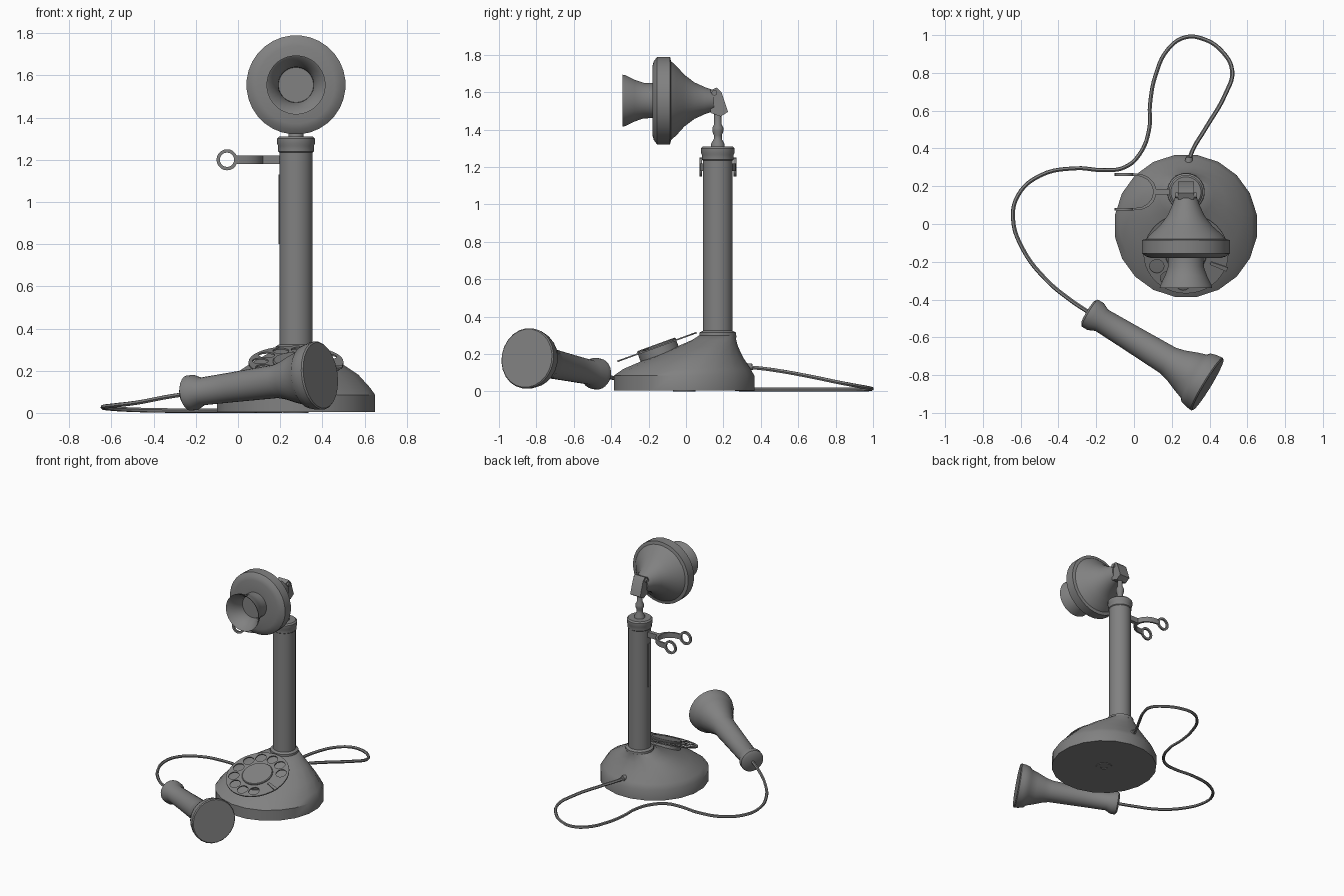
import bpy, bmesh, math
from mathutils import Matrix, Vector

if "Cube" in bpy.data.objects:
    bpy.data.objects.remove(bpy.data.objects["Cube"])

grey = bpy.data.materials.new("grey_metal")
grey.diffuse_color = (0.22, 0.22, 0.22, 1)
grey.use_nodes = True
grey.node_tree.nodes["Principled BSDF"].inputs["Base Color"].default_value = grey.diffuse_color
CX, CY = 0.275, 0.17          # column axis


def finish(name, bm, matrix=Matrix(), angle=40):
    """Turn a bmesh into a named, shaded object."""
    bmesh.ops.recalc_face_normals(bm, faces=bm.faces)
    bm.transform(matrix)
    me = bpy.data.meshes.new(name)
    bm.to_mesh(me)
    bm.free()
    me.materials.append(grey)
    ob = bpy.data.objects.new(name, me)
    bpy.context.collection.objects.link(ob)
    bpy.ops.object.select_all(action='DESELECT')
    ob.select_set(True)
    bpy.context.view_layer.objects.active = ob
    bpy.ops.object.shade_smooth_by_angle(angle=math.radians(angle))
    return ob


def loft(name, rings, sides=32, matrix=Matrix(), angle=40):
    """Stack elliptical rings (z, rx, ry, cy) and cap both ends."""
    bm = bmesh.new()
    loops = []
    for z, rx, ry, cy in rings:
        loops.append([bm.verts.new((rx * math.cos(a), cy + ry * math.sin(a), z))
                      for a in (2 * math.pi * (i + 0.5) / sides for i in range(sides))])
    for lo, hi in zip(loops, loops[1:]):
        for i in range(sides):
            j = (i + 1) % sides
            bm.faces.new((lo[i], lo[j], hi[j], hi[i]))
    bm.faces.new(loops[0])
    bm.faces.new(loops[-1])
    return finish(name, bm, matrix, angle)


def lathe(name, profile, sides=32, matrix=Matrix(), angle=40):
    """Revolve a profile of (height, radius)."""
    return loft(name, [(z, r, r, 0) for z, r in profile], sides, matrix, angle)


def along(start, direction):
    """Matrix placing local z along a direction."""
    return Matrix.Translation(start) @ Vector(direction).to_track_quat('Z', 'Y').to_matrix().to_4x4()


def curve_mesh(name, curve, matrix=Matrix()):
    """Convert a curve to a finished mesh."""
    tmp = bpy.data.objects.new("tmp", curve)
    bpy.context.collection.objects.link(tmp)
    bpy.context.view_layer.update()
    me = bpy.data.meshes.new_from_object(tmp.evaluated_get(bpy.context.evaluated_depsgraph_get()))
    bpy.data.objects.remove(tmp)
    bm = bmesh.new()
    bm.from_mesh(me)
    bmesh.ops.remove_doubles(bm, verts=bm.verts, dist=1e-5)
    return finish(name, bm, matrix)


def flat_shape(name, circles, thickness, matrix):
    """Plate from circles (x, y, r, sides); inner circles become holes."""
    cu = bpy.data.curves.new(name, 'CURVE')
    cu.dimensions, cu.fill_mode, cu.extrude = '2D', 'BOTH', thickness / 2
    for x, y, r, n in circles:
        sp = cu.splines.new('POLY')
        sp.points.add(n - 1)
        sp.use_cyclic_u = True
        for i, p in enumerate(sp.points):
            a = 2 * math.pi * i / n
            p.co = (x + r * math.cos(a), y + r * math.sin(a), 0, 1)
    return curve_mesh(name, cu, matrix)


def prism(name, points, matrix, depth):
    """Extrude a polygon along local z, centred."""
    bm = bmesh.new()
    face = bm.faces.new([bm.verts.new((x, y, -depth / 2)) for x, y in points])
    ext = bmesh.ops.extrude_face_region(bm, geom=[face])
    for v in ext['geom']:
        if isinstance(v, bmesh.types.BMVert):
            v.co.z += depth
    return finish(name, bm, matrix, 30)


# Base: offset bell rising to the column, with a small fitting underneath
loft("base", [(0.005, 0.37, 0.37, -0.01), (0.005, 0.38, 0.38, -0.01), (0.085, 0.38, 0.38, -0.01),
              (0.12, 0.355, 0.345, 0.005), (0.18, 0.30, 0.255, 0.055), (0.24, 0.21, 0.165, 0.115),
              (0.275, 0.145, 0.12, 0.15), (0.30, 0.10, 0.10, CY)],
     20, Matrix.Translation((CX, 0, 0)))
flat_shape("bottom_fitting", [(0, 0, 0.06, 12), (0, 0, 0.025, 12)], 0.01,
           Matrix.Translation((CX, -0.01, 0.005)))

# Column with foot ring, collar and stem
col = Matrix.Translation((CX, CY, 0))
lathe("column", [(0.29, 0.10), (0.315, 0.098), (0.325, 0.08), (1.235, 0.08)], 24, col)
lathe("column_collar", [(1.235, 0.08), (1.24, 0.085), (1.265, 0.085), (1.275, 0.09),
                        (1.30, 0.09), (1.31, 0.08)], 24, col)
lathe("stem", [(1.30, 0.038), (1.325, 0.036), (1.35, 0.022), (1.37, 0.022), (1.39, 0.03),
               (1.41, 0.03), (1.43, 0.02), (1.50, 0.02)], 16, col)
prism("column_slot_plate", [(-0.015, 0.8), (0.015, 0.8), (0.015, 1.13), (-0.015, 1.13)],
      Matrix.Translation((CX - 0.08, CY, 0)) @ Matrix(((0, 0, 1, 0), (1, 0, 0, 0), (0, 1, 0, 0), (0, 0, 0, 1))), 0.008)

# Pivot bracket and bolt (local x, y, z map to world y, z, x)
side = Matrix(((0, 0, 1, CX), (1, 0, 0, 0), (0, 1, 0, 0), (0, 0, 0, 1)))
prism("pivot_bracket", [(0.13, 1.49), (0.185, 1.47), (0.225, 1.495), (0.19, 1.60), (0.165, 1.625),
                        (0.13, 1.61)], side, 0.085)
lathe("pivot_bolt", [(-0.055, 0.015), (0.055, 0.015)], 12, side @ Matrix.Translation((0.152, 1.597, 0)))

# Transmitter bell and hollow mouthpiece, lathed along y
horn = Matrix.Translation((CX, 0, 1.555)) @ Matrix.Rotation(math.radians(-90), 4, 'X')
lathe("transmitter", [(-0.18, 0.09), (-0.18, 0.185), (-0.172, 0.212), (-0.155, 0.235), (-0.085, 0.235),
                      (-0.08, 0.212), (-0.05, 0.185), (-0.01, 0.14), (0.045, 0.098),
                      (0.10, 0.073), (0.15, 0.055)], 32, horn, 35)
lathe("mouthpiece", [(-0.22, 0.083), (-0.25, 0.085), (-0.29, 0.102), (-0.335, 0.132), (-0.34, 0.14),
                     (-0.325, 0.137), (-0.275, 0.112), (-0.225, 0.095), (-0.175, 0.094)], 32, horn)

# Forked hook: two arms with flat end rings, plus the shank
for tag, s in (("front", -1), ("back", 1)):
    y = CY + s * 0.092
    flat_shape("hook_ring_" + tag, [(0, 0, 0.05, 20), (0, 0, 0.034, 20)], 0.014,
               Matrix.Translation((-0.052, y, 1.2)) @ Matrix.Rotation(math.pi / 2, 4, 'X'))
    path = [(-0.01, 0.092), (0.04, 0.088), (0.075, 0.07), (0.098, 0.045), (0.11, 0.012)]
    outer = [(x + 0.008 * i / 4, CY + s * (d + 0.006)) for i, (x, d) in enumerate(path)]
    inner = [(x - 0.008 * i / 4, CY + s * (d - 0.006)) for i, (x, d) in enumerate(path)]
    prism("hook_arm_" + tag, outer + inner[::-1], Matrix.Translation((0, 0, 1.2)), 0.04)
prism("hook_shank", [(0.10, CY - 0.015), (0.21, CY - 0.015), (0.21, CY + 0.015), (0.10, CY + 0.015)],
      Matrix.Translation((0, 0, 1.2)), 0.04)

# Tilted dial: finger wheel with ten holes, hub and finger stop
dial = Matrix.Translation((CX, -0.155, 0.238)) @ Matrix.Rotation(math.radians(20), 4, 'X')
holes = []
for i in range(10):
    a = math.radians(25 + 30 * i)
    holes.append((0.17 * math.cos(a), 0.17 * math.sin(a), 0.038, 16))
flat_shape("finger_wheel", [(0, 0, 0.225, 40)] + holes, 0.008, dial)
lathe("dial_hub", [(-0.05, 0.11), (0.01, 0.11), (0.015, 0.105)], 28, dial)
prism("finger_stop", [(0.14, -0.008), (0.235, -0.012), (0.235, 0.012), (0.14, 0.008)],
      dial @ Matrix.Rotation(math.radians(-22), 4, 'Z') @ Matrix.Translation((0, 0, 0.008)), 0.008)

# Receiver lying on the ground
start, end = Vector((-0.243, -0.466, 0.092)), Vector((0.39, -0.85, 0.178))
lathe("receiver", [(0, 0.068), (0.012, 0.084), (0.045, 0.084), (0.085, 0.066), (0.25, 0.071),
                   (0.50, 0.08), (0.55, 0.093), (0.61, 0.117), (0.66, 0.134), (0.675, 0.15),
                   (0.71, 0.16), (0.74, 0.163), (0.747, 0.157)], 24, along(start, end - start))

# Cord from the back of the base to the receiver
cord = bpy.data.curves.new("cord", 'CURVE')
cord.dimensions, cord.bevel_depth, cord.bevel_resolution = '3D', 0.011, 1
cord.use_fill_caps, cord.resolution_u = True, 5
pts = [(.29, .33, .13), (.31, .39, .125), (.375, .50, .11), (.485, .69, .075), (.52, .81, .05),
       (.465, .915, .03), (.365, .98, .018), (.27, .988, .013), (.18, .925, .011), (.115, .79, .011),
       (.085, .635, .011), (.08, .50, .011), (.03, .37, .011), (-.05, .30, .011), (-.155, .285, .011),
       (-.31, .295, .011), (-.50, .255, .015), (-.615, .15, .022), (-.64, .025, .028),
       (-.59, -.13, .035), (-.47, -.29, .05), (-.34, -.40, .075), (-.23, -.474, .092)]
spline = cord.splines.new('BEZIER')
spline.bezier_points.add(len(pts) - 1)
for bp, co in zip(spline.bezier_points, pts):
    bp.co = co
    bp.handle_left_type = bp.handle_right_type = 'AUTO'
curve_mesh("cord", cord)
lathe("cord_grommet", [(0, 0.022), (0.03, 0.018)], 12, along((.29, .325, .13), (0.1, 1, 0.1)))
